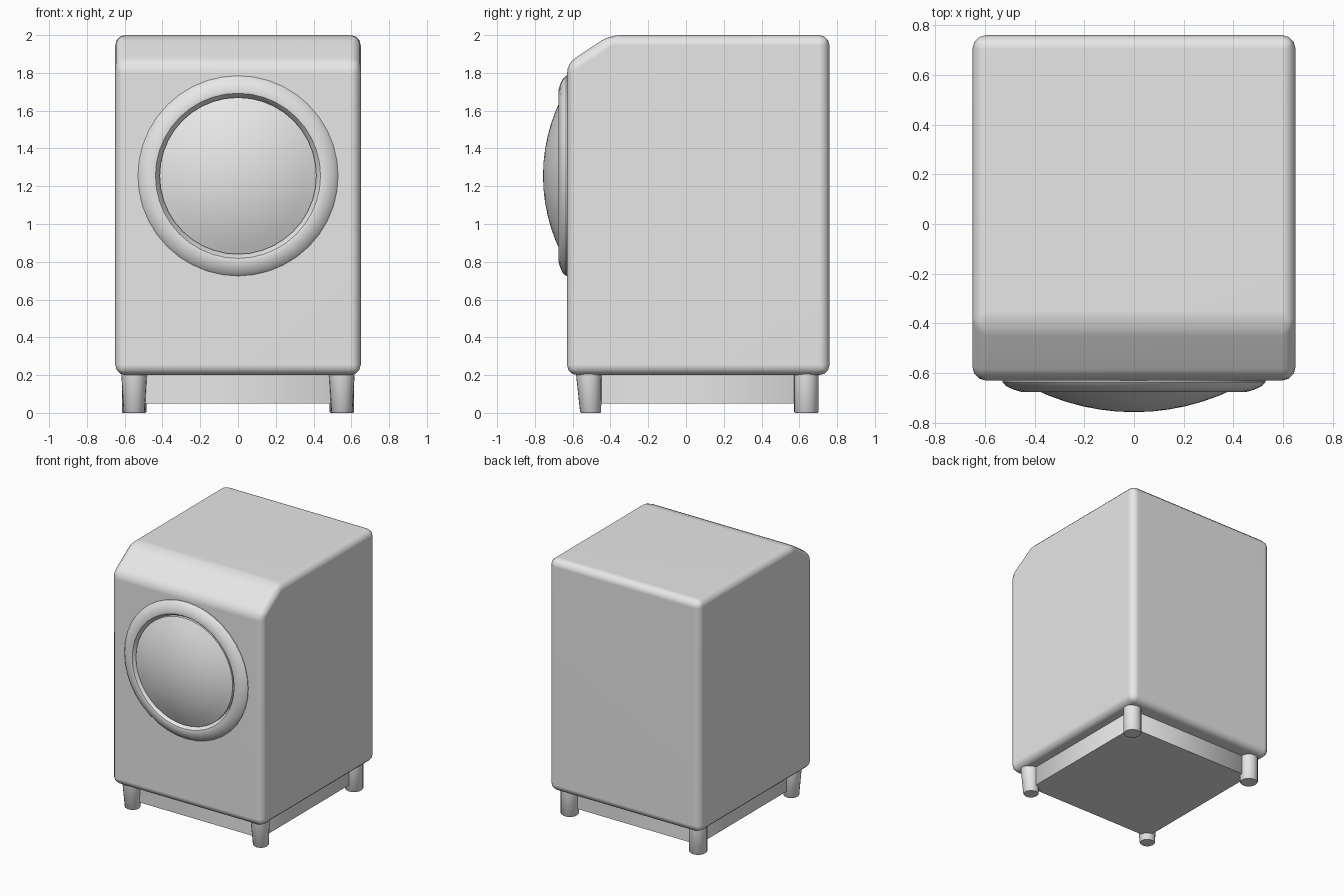
import bpy, bmesh, math
from mathutils import Vector

if "Cube" in bpy.data.objects:
    bpy.data.objects.remove(bpy.data.objects["Cube"])

grey = bpy.data.materials.new("light grey")
grey.diffuse_color = (0.8, 0.8, 0.8, 1)
grey.use_nodes = True
grey.node_tree.nodes["Principled BSDF"].inputs["Base Color"].default_value = grey.diffuse_color


def finish(name, bm, angle=40):
    bmesh.ops.recalc_face_normals(bm, faces=bm.faces)
    mesh = bpy.data.meshes.new(name)
    bm.to_mesh(mesh)
    bm.free()
    mesh.materials.append(grey)
    obj = bpy.data.objects.new(name, mesh)
    bpy.context.collection.objects.link(obj)
    bpy.ops.object.select_all(action='DESELECT')
    obj.select_set(True)
    bpy.context.view_layer.objects.active = obj
    bpy.ops.object.shade_smooth_by_angle(angle=math.radians(angle))
    return obj


def prism(points, axis, start, depth):
    """Extrude a closed outline along an axis."""
    bm = bmesh.new()
    if axis == 'x':
        verts = [bm.verts.new((start, a, b)) for a, b in points]
        move = Vector((depth, 0, 0))
    else:
        verts = [bm.verts.new((a, b, start)) for a, b in points]
        move = Vector((0, 0, depth))
    face = bm.faces.new(verts)
    new = bmesh.ops.extrude_face_region(bm, geom=[face])["geom"]
    bmesh.ops.translate(bm, vec=move, verts=[v for v in new if isinstance(v, bmesh.types.BMVert)])
    return bm


def lathe(name, profile, z, steps=40):
    """Spin (radius, y) points around the y direction at height z."""
    bm = bmesh.new()
    rings = []
    for r, y in profile:
        if r == 0:
            rings.append([bm.verts.new((0, y, z))] * steps)
        else:
            rings.append([bm.verts.new((r * math.cos(2 * math.pi * i / steps), y,
                                        z + r * math.sin(2 * math.pi * i / steps)))
                          for i in range(steps)])
    for a, b in zip(rings, rings[1:]):
        for i in range(steps):
            j = (i + 1) % steps
            quad = list(dict.fromkeys((a[i], a[j], b[j], b[i])))
            bm.faces.new(quad)
    return finish(name, bm)


# Cabinet with sloping control panel at the upper front, all edges rounded
outline = [(-0.63, 0.2), (0.76, 0.2), (0.76, 2.0), (-0.405, 2.0), (-0.63, 1.85)]
bm = prism(outline, 'x', -0.65, 1.3)
bmesh.ops.bevel(bm, geom=bm.edges[:], offset=0.055, offset_type='OFFSET',
                segments=3, profile=0.5, affect='EDGES', clamp_overlap=True)
cabinet = finish("cabinet", bm)
weighted = cabinet.modifiers.new("even shading", 'WEIGHTED_NORMAL')
weighted.keep_sharp = True

# Plinth under the cabinet with cut corners
x, y0, y1, c = 0.55, -0.505, 0.635, 0.05
plinth = [(-x + c, y0), (x - c, y0), (x, y0 + c), (x, y1 - c),
          (x - c, y1), (-x + c, y1), (-x, y1 - c), (-x, y0 + c)]
finish("plinth", prism(plinth, 'z', 0.05, 0.17), 50)

# Raised ring around the door, with its inner lip
lathe("door_ring", [(0.53, -0.62), (0.53, -0.635), (0.515, -0.652), (0.485, -0.666),
                    (0.455, -0.675), (0.437, -0.672), (0.425, -0.655), (0.415, -0.635)], 1.255)

# Domed door
R, edge = 0.92, 0.415
dome = [(edge * k / 6, -0.757 + R - math.sqrt(R * R - (edge * k / 6) ** 2)) for k in range(7)]
lathe("door_dome", dome + [(edge, -0.62)], 1.255)


# Feet: straight at the back, tapering at the front
def foot(name, x, y_top, r_top, y_bottom, r_bottom, steps=20):
    bm = bmesh.new()
    rings = []
    for y, r, z in ((y_bottom, r_bottom - 0.005, 0), (y_bottom, r_bottom, 0.006), (y_top, r_top, 0.21)):
        rings.append([bm.verts.new((x + r * math.cos(2 * math.pi * i / steps),
                                    y + r * math.sin(2 * math.pi * i / steps), z))
                      for i in range(steps)])
    for a, b in zip(rings, rings[1:]):
        for i in range(steps):
            j = (i + 1) % steps
            bm.faces.new((a[i], a[j], b[j], b[i]))
    bm.faces.new(rings[0])
    bm.faces.new(rings[-1])
    finish(name, bm)


for side, label in ((-1, "left"), (1, "right")):
    foot("front_foot_" + label, side * 0.55, -0.515, 0.068, -0.505, 0.056)
    foot("back_foot_" + label, side * 0.55, 0.637, 0.065, 0.637, 0.065)
